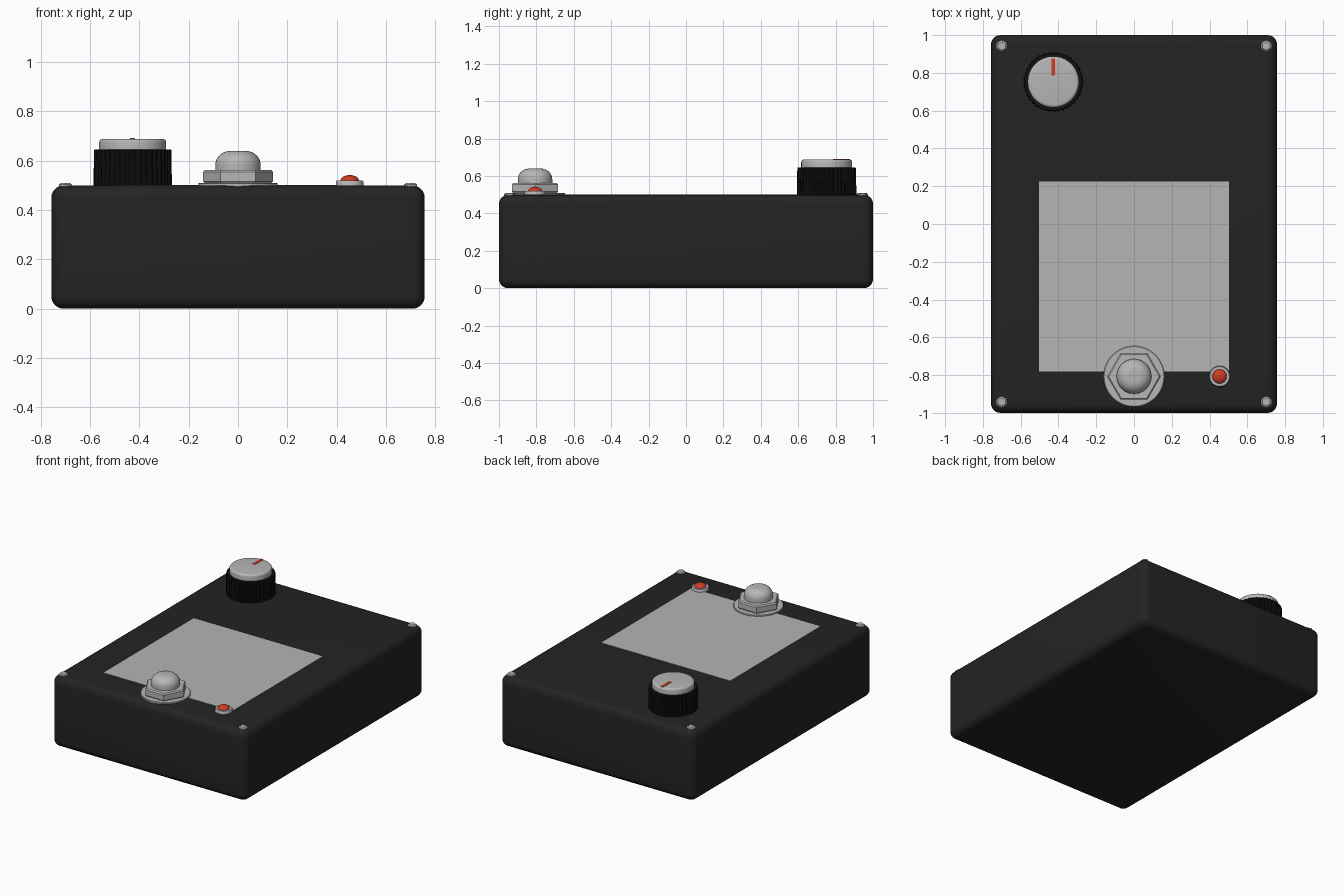
import bpy, bmesh, math

if "Cube" in bpy.data.objects:
    bpy.data.objects.remove(bpy.data.objects["Cube"])


def material(name, rgb):
    m = bpy.data.materials.new(name)
    m.diffuse_color = (*rgb, 1)
    m.use_nodes = True
    m.node_tree.nodes["Principled BSDF"].inputs["Base Color"].default_value = m.diffuse_color
    return m


BLACK = material("enclosure black", (0.017, 0.017, 0.017))
KNOB = material("knob black", (0.007, 0.007, 0.007))
METAL = material("brushed metal", (0.47, 0.47, 0.47))
LABEL = material("label grey", (0.46, 0.46, 0.46))
RED = material("signal red", (0.62, 0.045, 0.018))


def finish(bm, name, mat, angle=35):
    bmesh.ops.recalc_face_normals(bm, faces=bm.faces)
    me = bpy.data.meshes.new(name)
    bm.to_mesh(me)
    bm.free()
    ob = bpy.data.objects.new(name, me)
    bpy.context.collection.objects.link(ob)
    me.materials.append(mat)
    bpy.ops.object.select_all(action='DESELECT')
    ob.select_set(True)
    bpy.context.view_layer.objects.active = ob
    bpy.ops.object.shade_smooth_by_angle(angle=math.radians(angle))
    return ob


def lathe(name, mat, centre, profile, sides=48, turn=0, ridge=0, angle=35):
    """Stack rings of (radius, z); ridge pulls in alternating pairs of points."""
    bm = bmesh.new()
    rings = []
    for r, z in profile:
        ring = []
        for i in range(sides):
            a = 2 * math.pi * i / sides + turn
            k = r - (ridge if i % 4 > 1 else 0)
            ring.append(bm.verts.new((centre[0] + k * math.cos(a),
                                      centre[1] + k * math.sin(a), z)))
        rings.append(ring)
    for lo, hi in zip(rings, rings[1:]):
        for i in range(sides):
            j = (i + 1) % sides
            bm.faces.new((lo[i], lo[j], hi[j], hi[i]))
    bm.faces.new(rings[0])
    bm.faces.new(rings[-1])
    return finish(bm, name, mat, angle)


def box(name, mat, x, y, z, bevel=0):
    bm = bmesh.new()
    bmesh.ops.create_cube(bm, size=1)
    for v in bm.verts:
        for k, (a, b) in enumerate((x, y, z)):
            v.co[k] = a if v.co[k] < 0 else b
    if bevel:
        bmesh.ops.bevel(bm, geom=bm.edges[:], offset=bevel, segments=6,
                        profile=0.5, affect='EDGES')
    return finish(bm, name, mat)


def dome(r, z0, z1, flat=0.0, steps=8):
    """Quarter-ellipse profile from radius r at z0 up to z1, with a flat top."""
    pts = []
    for i in range(steps + 1):
        t = math.pi / 2 * i / steps
        pts.append((max(flat + (r - flat) * math.cos(t), 0.001),
                    z0 + (z1 - z0) * math.sin(t)))
    return pts


# Enclosure and face label
box("enclosure", BLACK, (-0.757, 0.757), (-1, 1), (0, 0.5), 0.05)
box("face_label", LABEL, (-0.503, 0.503), (-0.78, 0.226), (0.497, 0.502))

# Control knob: ridged skirt, metal cap and pointer
kc = (-0.427, 0.752)
lathe("knob_skirt", KNOB, kc, [(0.159, 0.495), (0.157, 0.642), (0.153, 0.646)],
      sides=160, ridge=0.005, angle=20)
lathe("knob_cap", METAL, kc,
      [(0.136, 0.64)] + [(r, z) for r, z in dome(0.136, 0.675, 0.689, 0.12, 4)], sides=64)
box("knob_pointer", RED, (kc[0] - 0.01, kc[0] + 0.01), (0.787, 0.877), (0.685, 0.6915))

# Foot switch: washer, hexagonal nut, plunger
sc = (0, -0.807)
lathe("switch_washer", METAL, sc, [(0.161, 0.495), (0.161, 0.507), (0.158, 0.51)])
lathe("switch_nut", METAL, sc,
      [(0.134, 0.508), (0.142, 0.516), (0.142, 0.554), (0.134, 0.563)], sides=6, angle=25)
lathe("switch_plunger", METAL, sc, [(0.092, 0.555)] + dome(0.092, 0.583, 0.64, 0.03, 10))

# Indicator lamp in its bezel
lc = (0.453, -0.807)
lathe("lamp_bezel", METAL, lc, [(0.056, 0.495), (0.056, 0.514), (0.052, 0.52)])
lathe("lamp", RED, lc, [(0.038, 0.51)] + dome(0.038, 0.518, 0.542))

# Corner screws
for sx in (-1, 1):
    for sy in (-1, 1):
        lathe("corner_screw", METAL, (sx * 0.7, sy * 0.942),
              [(0.031, 0.49), (0.031, 0.503), (0.022, 0.51)], sides=6, turn=math.pi / 6)
